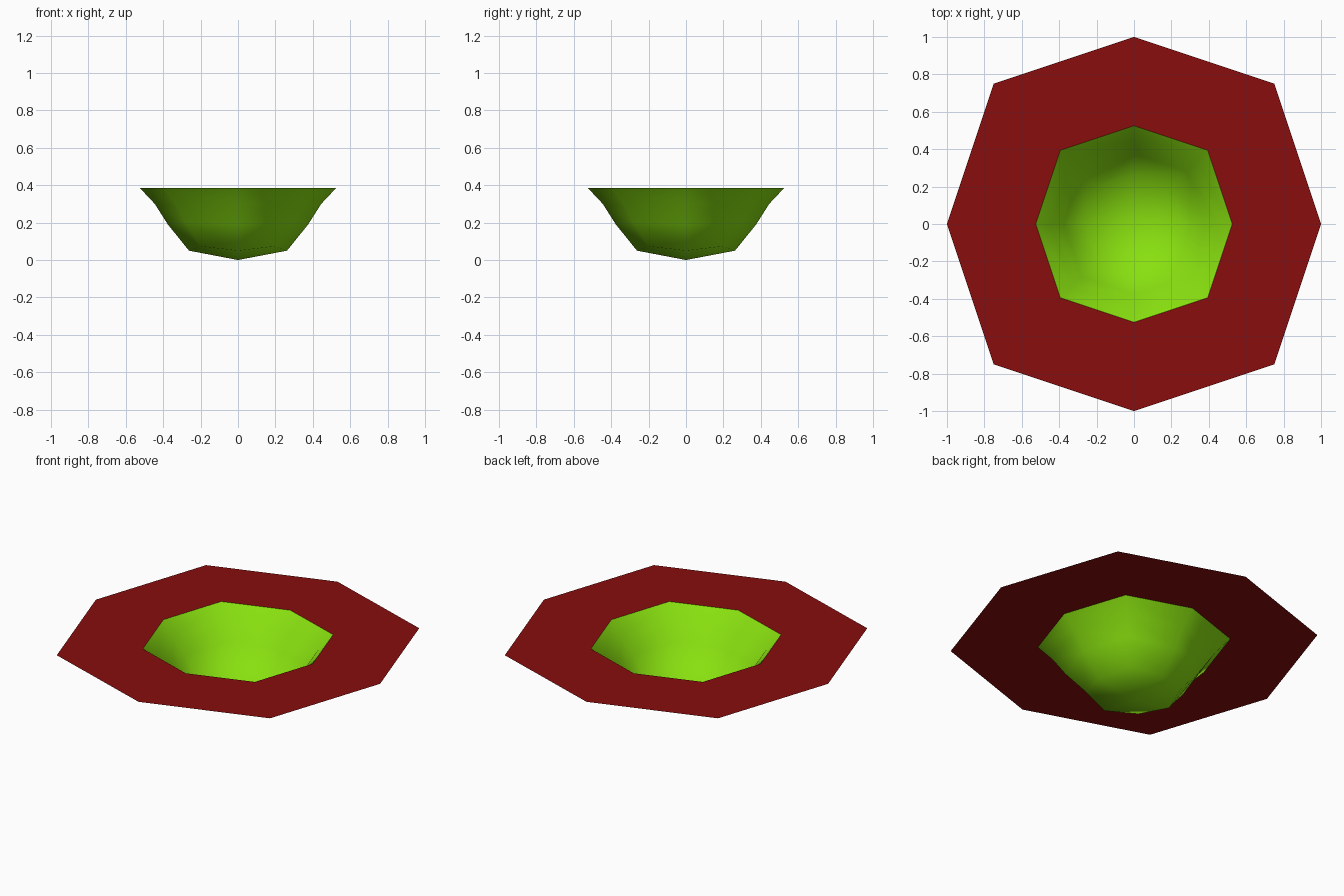
import bpy, bmesh

if "Cube" in bpy.data.objects:
    bpy.data.objects.remove(bpy.data.objects["Cube"], do_unlink=True)

RIM_Z = 0.385


def material(name, rgb):
    mat = bpy.data.materials.new(name)
    mat.use_nodes = True
    mat.diffuse_color = (*rgb, 1)
    mat.node_tree.nodes["Principled BSDF"].inputs["Base Color"].default_value = (*rgb, 1)
    return mat


def ring(bm, r, z, corner_z=None):
    """Eight-sided ring whose diagonal corners sit at three quarters of r."""
    d = 0.75 * r
    cz = z if corner_z is None else corner_z
    verts = []
    for x, y in ((1, 0), (0, 1), (-1, 0), (0, -1)):
        verts.append(bm.verts.new((x * r, y * r, z)))
        verts.append(bm.verts.new(((x - y) * d, (x + y) * d, cz)))
    return verts


def bridge(bm, outer, inner):
    for i in range(8):
        j = (i + 1) % 8
        bm.faces.new((outer[i], outer[j], inner[j], inner[i]))


def finish(bm, name, mat, smooth):
    mesh = bpy.data.meshes.new(name)
    for f in bm.faces:
        f.smooth = smooth
    bm.to_mesh(mesh)
    bm.free()
    mesh.materials.append(mat)
    obj = bpy.data.objects.new(name, mesh)
    bpy.context.collection.objects.link(obj)
    return obj


# Flat brim around the bowl
bm = bmesh.new()
bridge(bm, ring(bm, 1.0, RIM_Z), ring(bm, 0.525, RIM_Z))
finish(bm, "brim", material("dark red", (0.25, 0.004, 0.004)), False)

# Rounded open bowl, closed below by four quads meeting at the lowest point
bm = bmesh.new()
rings = [ring(bm, 0.525, RIM_Z), ring(bm, 0.445, 0.30),
         ring(bm, 0.375, 0.19, 0.2), ring(bm, 0.262, 0.05, 0.073)]
for upper, lower in zip(rings, rings[1:]):
    bridge(bm, upper, lower)
base = bm.verts.new((0, 0, 0))
low = rings[-1]
for i in range(0, 8, 2):
    bm.faces.new((low[i], low[i + 1], low[(i + 2) % 8], base))
finish(bm, "bowl", material("lime green", (0.25, 0.75, 0.005)), True)
